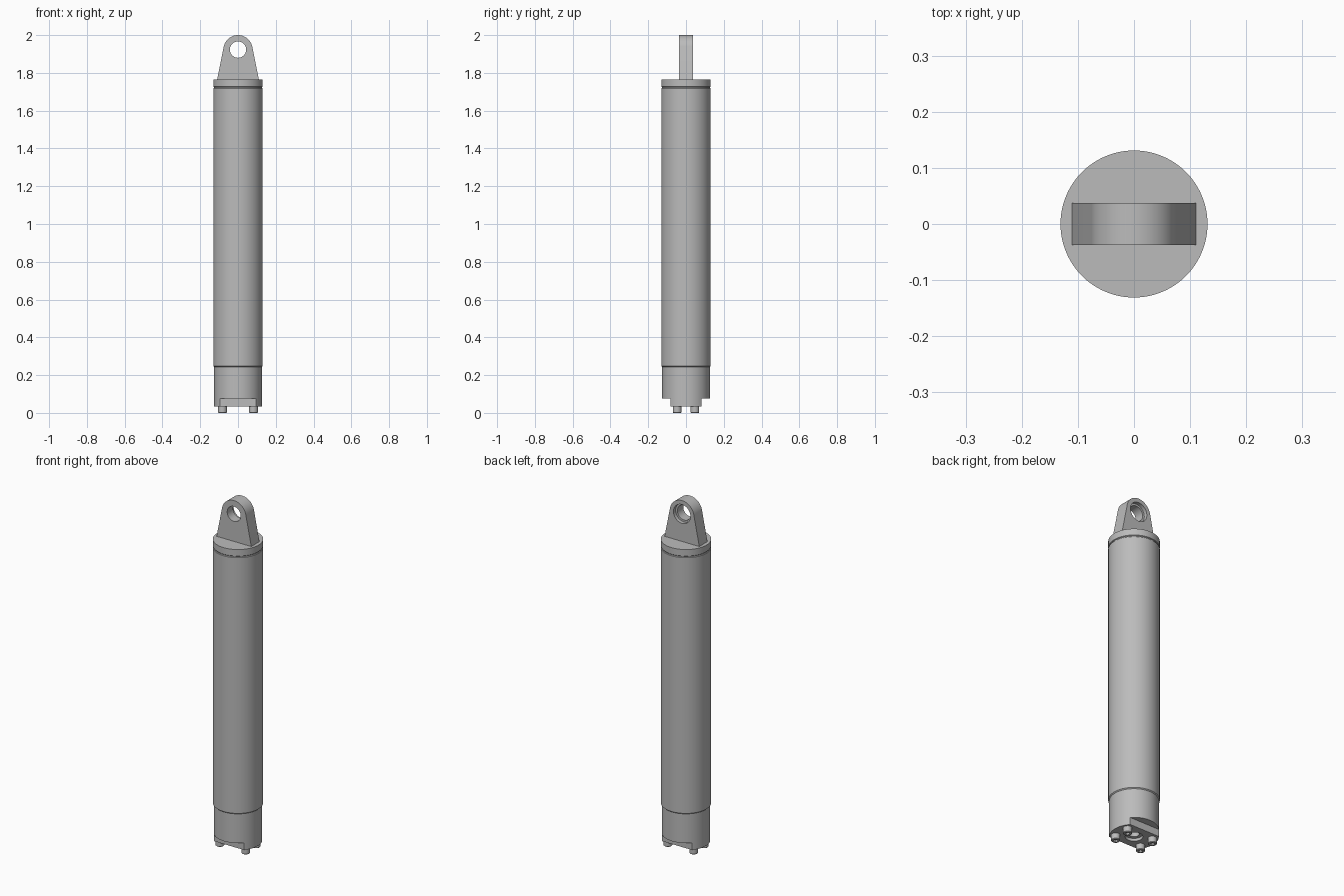
import bpy, bmesh, math
from mathutils import Matrix

if "Cube" in bpy.data.objects:
    bpy.data.objects.remove(bpy.data.objects["Cube"], do_unlink=True)

GREY = (0.5, 0.5, 0.5, 1.0)
steel = bpy.data.materials.new("grey_steel")
steel.use_nodes = True
steel.diffuse_color = GREY
steel.node_tree.nodes["Principled BSDF"].inputs["Base Color"].default_value = GREY


def make(name, bm):
    bmesh.ops.recalc_face_normals(bm, faces=bm.faces)
    mesh = bpy.data.meshes.new(name)
    bm.to_mesh(mesh)
    bm.free()
    mesh.materials.append(steel)
    obj = bpy.data.objects.new(name, mesh)
    bpy.context.collection.objects.link(obj)
    return obj


def lathe(name, profile, x=0, y=0, segments=96):
    """Stack rings of (radius, z) and cap both ends."""
    bm = bmesh.new()
    rings = []
    for r, z in profile:
        angles = [math.tau * i / segments for i in range(segments)]
        rings.append([bm.verts.new((x + r * math.cos(a), y + r * math.sin(a), z)) for a in angles])
    for low, high in zip(rings, rings[1:]):
        for i in range(segments):
            j = (i + 1) % segments
            bm.faces.new((low[i], low[j], high[j], high[i]))
    bm.faces.new(rings[0])
    bm.faces.new(rings[-1])
    return make(name, bm)


def across(name, radius, y0, y1, z):
    """Cylinder lying along y."""
    bm = bmesh.new()
    place = Matrix.Translation((0, (y0 + y1) / 2, z)) @ Matrix.Rotation(math.pi / 2, 4, 'X')
    bmesh.ops.create_cone(bm, cap_ends=True, segments=64, radius1=radius, radius2=radius,
                          depth=abs(y1 - y0), matrix=place)
    return make(name, bm)


def box(name, size, centre):
    bm = bmesh.new()
    bmesh.ops.create_cube(bm, size=1, matrix=Matrix.Translation(centre) @ Matrix.Diagonal((*size, 1)))
    return make(name, bm)


def cut(obj, *cutters):
    for cutter in cutters:
        mod = obj.modifiers.new("cut", 'BOOLEAN')
        mod.operation = 'DIFFERENCE'
        mod.solver = 'EXACT'
        mod.object = cutter
        bpy.context.view_layer.objects.active = obj
        bpy.ops.object.modifier_apply(modifier=mod.name)
        bpy.data.objects.remove(cutter, do_unlink=True)


def smooth(obj):
    bpy.ops.object.select_all(action='DESELECT')
    obj.select_set(True)
    bpy.context.view_layer.objects.active = obj
    bpy.ops.object.shade_smooth_by_angle(angle=math.radians(30))


# Main tube with chamfered ends, and the cap above a narrow groove
tube = lathe("tube", [(0.126, 0.243), (0.131, 0.248), (0.131, 1.718), (0.128, 1.721)])
groove = lathe("cap_groove", [(0.127, 1.72), (0.127, 1.727)])
cap = lathe("top_cap", [(0.128, 1.725), (0.131, 1.728), (0.131, 1.765)])

# Lower head: flats cut on front and back leave a tongue, with a stepped bore below
head = lathe("lower_head", [(0.126, 0.034), (0.126, 0.245)])
cut(head,
    *[box("flat_cutter", (0.4, 0.2, 0.1), (0, side * 0.183, 0.025)) for side in (-1, 1)],
    lathe("bore_cutter", [(0.045, 0.0), (0.045, 0.05), (0.027, 0.05), (0.027, 0.11)], segments=48))

# Four socket-head bolts
bolts = []
for sx in (-1, 1):
    for sy in (-1, 1):
        x, y = sx * 0.082, sy * 0.047
        bolt = lathe("bolt", [(0.020, 0.0), (0.023, 0.003), (0.023, 0.036)], x, y, 32)
        cut(bolt, lathe("socket_cutter", [(0.012, -0.01), (0.012, 0.018)], x, y, 6))
        bolts.append(bolt)

# Mounting lug: tapered sides running tangent into a round top
EYE_Z, EYE_R, HALF, BASE_X, BASE_Z = 1.923, 0.077, 0.037, 0.111, 1.762
drop = BASE_Z - EYE_Z
start = math.atan2(drop, BASE_X) + math.acos(EYE_R / math.hypot(BASE_X, drop))
outline = [(-BASE_X, BASE_Z), (BASE_X, BASE_Z)]
for i in range(49):
    a = start + (math.pi - 2 * start) * i / 48
    outline.append((EYE_R * math.cos(a), EYE_Z + EYE_R * math.sin(a)))
bm = bmesh.new()
face = bm.faces.new([bm.verts.new((x, -HALF, z)) for x, z in outline])
sweep = bmesh.ops.extrude_face_region(bm, geom=[face])["geom"]
bmesh.ops.translate(bm, vec=(0, 2 * HALF, 0),
                    verts=[v for v in sweep if isinstance(v, bmesh.types.BMVert)])
lug = make("mounting_lug", bm)
cut(lug, across("eye_cutter", 0.043, -0.1, 0.1, EYE_Z),
    across("counterbore_cutter", 0.054, 0.017, 0.1, EYE_Z))

for part in (tube, groove, cap, head, lug, *bolts):
    smooth(part)
